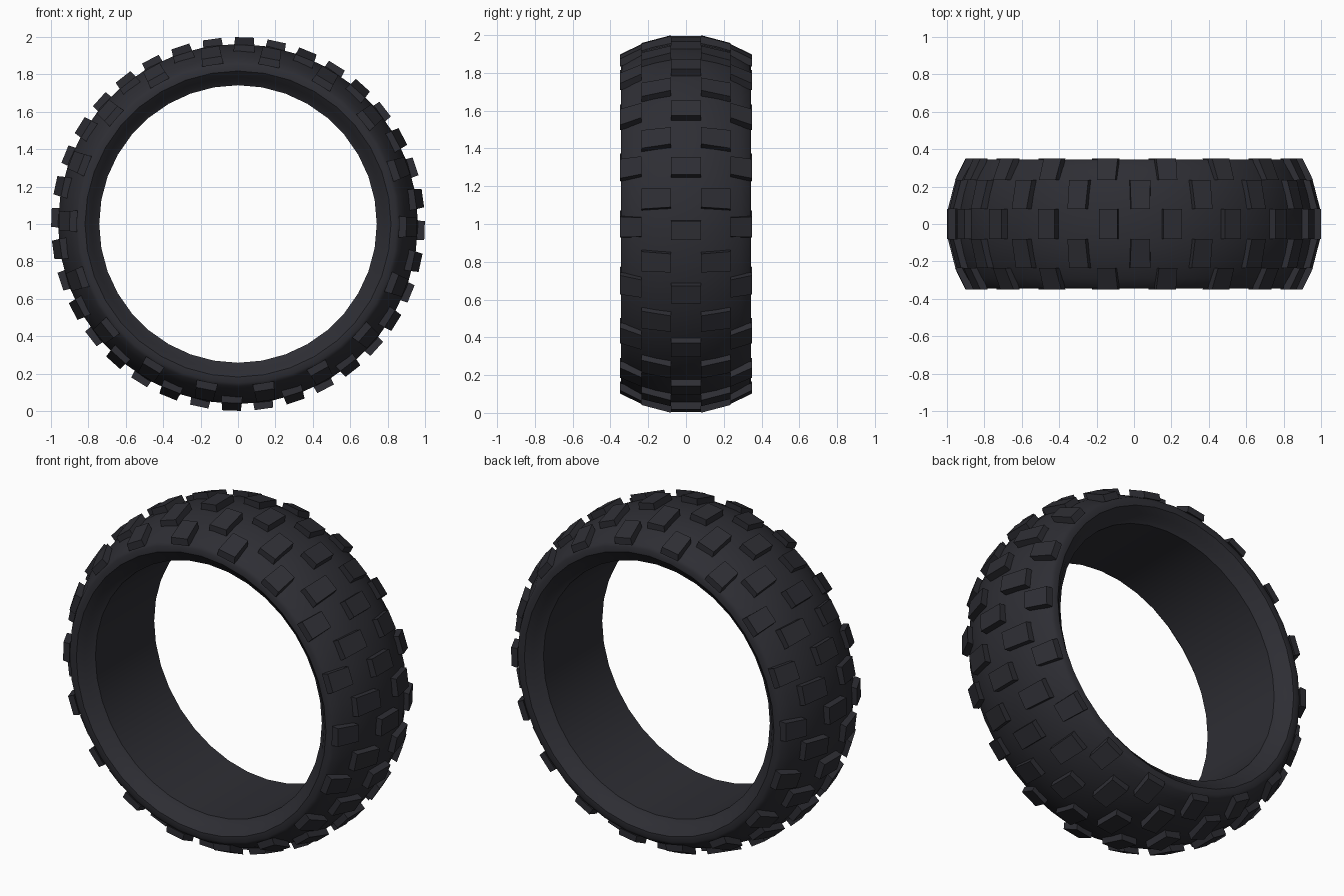
import bpy, bmesh
from math import radians, tau
from mathutils import Matrix, Vector

if "Cube" in bpy.data.objects:
    bpy.data.objects.remove(bpy.data.objects["Cube"])

SIDES = 36
BLOCKS = 18
CENTRE = Matrix.Translation((0, 0, 1))

rubber = bpy.data.materials.new("dark rubber")
rubber.use_nodes = True
rubber.diffuse_color = (0.027, 0.027, 0.034, 1)
bsdf = next(n for n in rubber.node_tree.nodes if n.type == 'BSDF_PRINCIPLED')
bsdf.inputs["Base Color"].default_value = rubber.diffuse_color
bsdf.inputs["Roughness"].default_value = 0.8


def finish(bm, name):
    bmesh.ops.recalc_face_normals(bm, faces=bm.faces)
    mesh = bpy.data.meshes.new(name)
    bm.to_mesh(mesh)
    bm.free()
    mesh.materials.append(rubber)
    obj = bpy.data.objects.new(name, mesh)
    bpy.context.collection.objects.link(obj)
    return obj


# Tyre body: closed (y, radius) section turned around the axle
half = [(0.08, 0.963), (0.16, 0.947), (0.235, 0.925), (0.29, 0.895),
        (0.335, 0.868), (0.345, 0.85), (0.345, 0.818),
        (0.315, 0.785), (0.29, 0.765), (0.275, 0.742)]
section = half + [(-y, r) for y, r in reversed(half)]
bm = bmesh.new()
rings = []
for i in range(SIDES):
    turn = CENTRE @ Matrix.Rotation(tau * i / SIDES, 4, 'Y')
    rings.append([bm.verts.new(turn @ Vector((0, y, r))) for y, r in section])
for i, ring in enumerate(rings):
    after = rings[(i + 1) % SIDES]
    for j in range(len(ring)):
        k = (j + 1) % len(ring)
        bm.faces.new((ring[j], ring[k], after[k], after[j]))
body = finish(bm, "tyre_body")
bpy.context.view_layer.objects.active = body
body.select_set(True)
bpy.ops.object.shade_smooth_by_angle(angle=radians(32))
body.select_set(False)


def tread_row(name, offset, inner, outer, sides):
    """Ring of blocks; inner and outer are (y, top radius, base radius, half length)."""
    bm = bmesh.new()
    for side in sides:
        for i in range(BLOCKS):
            turn = CENTRE @ Matrix.Rotation(radians(offset) + tau * i / BLOCKS, 4, 'Y')
            corners = []
            for y, top, base, length in (inner, outer):
                for x, r in ((-length, top), (length, top),
                             (length * 1.06, base), (-length * 1.06, base)):
                    corners.append(bm.verts.new(turn @ Vector((x, y * side, r))))
            a, b = corners[:4], corners[4:]
            bm.faces.new(a)
            bm.faces.new(b)
            for j in range(4):
                k = (j + 1) % 4
                bm.faces.new((a[j], a[k], b[k], b[j]))
    return finish(bm, name)


# Tread blocks: centre and shoulder rows line up, the middle rows sit between
tread_row("centre_tread_blocks", -8,
          (-0.08, 0.998, 0.945, 0.05), (0.08, 0.998, 0.945, 0.05), (1,))
tread_row("middle_tread_blocks", 2,
          (0.08, 0.998, 0.945, 0.05), (0.235, 0.957, 0.905, 0.054), (1, -1))
tread_row("shoulder_tread_blocks", -9,
          (0.235, 0.957, 0.905, 0.05), (0.35, 0.9, 0.86, 0.054), (1, -1))
